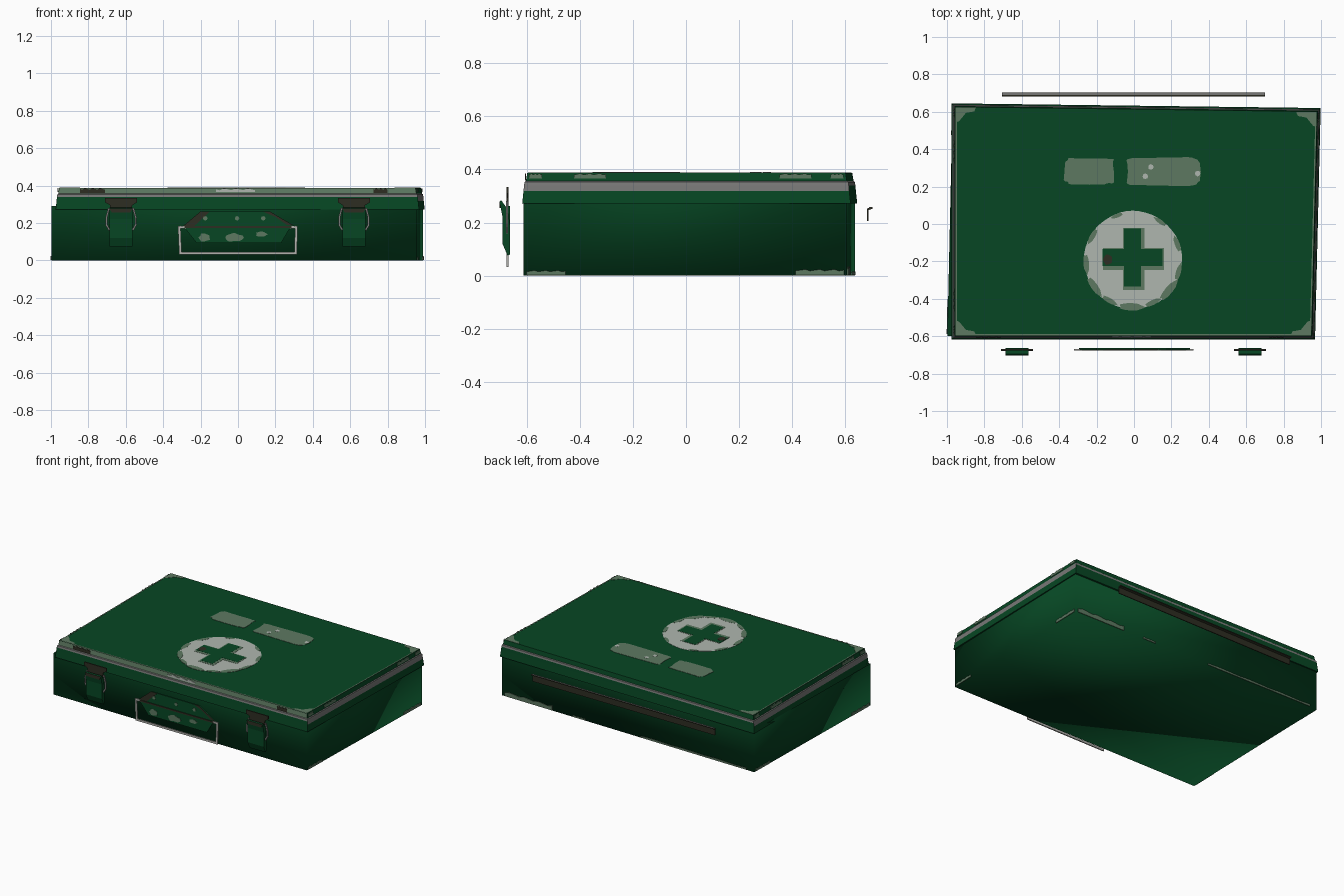
import bpy, bmesh, math
from mathutils import Vector

if "Cube" in bpy.data.objects:
    bpy.data.objects.remove(bpy.data.objects["Cube"])

def material(name, rgb):
    m = bpy.data.materials.new(name)
    m.diffuse_color = (*rgb, 1)
    m.use_nodes = True
    m.node_tree.nodes["Principled BSDF"].inputs["Base Color"].default_value = m.diffuse_color
    return m

GREEN = material("dark green paint", (0.002, 0.062, 0.017))
WHITE = material("off white paint", (0.43, 0.47, 0.43))
WORN = material("worn green grey", (0.11, 0.19, 0.12))
GREY = material("scuffed grey", (0.19, 0.19, 0.185))
DARK = material("dark rust", (0.027, 0.027, 0.016))
STEEL = material("wire steel", (0.45, 0.45, 0.42))

def finish(name, bm, mats):
    bmesh.ops.recalc_face_normals(bm, faces=bm.faces)
    me = bpy.data.meshes.new(name)
    bm.to_mesh(me)
    bm.free()
    for m in mats:
        me.materials.append(m)
    ob = bpy.data.objects.new(name, me)
    bpy.context.collection.objects.link(ob)
    return ob

def inset(corners, d):
    return [(x - math.copysign(d, x), y - math.copysign(d, y)) for x, y in corners]

def loft(name, corners, rings, mats, rule, cap=True):
    """Stack four-cornered rings (inset, z); rule(band, side) picks the material."""
    bm = bmesh.new()
    loops = [[bm.verts.new((x, y, z)) for x, y in inset(corners, d)] for d, z in rings]
    for k in range(len(loops) - 1):
        for s in range(4):
            t = (s + 1) % 4
            f = bm.faces.new((loops[k][s], loops[k][t], loops[k + 1][t], loops[k + 1][s]))
            f.material_index = rule(k, s)
    bm.faces.new(loops[0][::-1])
    if cap:
        bm.faces.new(loops[-1])
    return finish(name, bm, mats)

def plate(name, pts, to3d, thick, mat):
    """Extrude a 2D outline; to3d maps (u, v, height) into space."""
    bm = bmesh.new()
    low = [bm.verts.new(to3d(u, v, 0)) for u, v in pts]
    high = [bm.verts.new(to3d(u, v, thick)) for u, v in pts]
    n = len(pts)
    bm.faces.new(low)
    bm.faces.new(high)
    for i in range(n):
        bm.faces.new((low[i], low[(i + 1) % n], high[(i + 1) % n], high[i]))
    return finish(name, bm, [mat])

def blob(cx, cy, rx, ry, n=20, wob=0.06, square=1.0):
    out = []
    for i in range(n):
        a = math.tau * i / n
        r = 1 + wob * math.sin(5 * a + cx * 9) + wob * 0.6 * math.sin(9 * a + cy * 7)
        c, s = math.cos(a), math.sin(a)
        out.append((cx + rx * r * math.copysign(abs(c) ** square, c),
                    cy + ry * r * math.copysign(abs(s) ** square, s)))
    return out

def cross(cx, cy, ax, ay, w):
    q = [(w, -ay), (w, -w), (ax, -w), (ax, w), (w, w), (w, ay)]
    return [(cx + x, cy + y) for x, y in q + [(-x, -y) for x, y in q]]

def wear(name, corners, side, t0, t1, z0, z1, mat, wob=0.3):
    """Ragged scuff strip lying on one side of a box."""
    a, b = Vector(corners[side]), Vector(corners[(side + 1) % 4])
    d = b - a
    nrm = Vector((d.y, -d.x)).normalized()
    n, h = 10, z1 - z0
    top = [(t0 + (t1 - t0) * i / n, z1 - h * wob * (0.5 + 0.5 * math.sin(i * 2.1 + side)))
           for i in range(n, -1, -1)]
    plate(name, [(t0, z0), (t1, z0)] + top,
          lambda u, v, w: (*(a + d * u + nrm * w), v), 0.004, mat)

# Lower box, slightly out of square, softly shaded like a plain smoothed shell
body = [(-0.998, -0.60), (0.958, -0.612), (0.990, 0.607), (-0.970, 0.636)]
case = loft("case_body", body, [(0, 0), (0, 0.29)], [GREEN], lambda k, s: 0, cap=False)
for p in case.data.polygons:
    p.use_smooth = True
wear("bottom_scuff_back_a", body, 2, 0.01, 0.2, 0.002, 0.035, WORN)
wear("bottom_scuff_back_b", body, 2, 0.28, 0.33, 0.002, 0.014, WORN)
wear("bottom_scuff_back_c", body, 2, 0.55, 0.97, 0.002, 0.016, WORN)
for s in (1, 3):
    wear("bottom_scuff_side_front", body, s, 0.01, 0.13, 0.002, 0.02, WORN)
    wear("bottom_scuff_side_back", body, s, 0.84, 0.99, 0.002, 0.024, WORN)

# Lid with sloping stepped rim
lid = [(-0.975, -0.617), (0.968, -0.617), (0.998, 0.62), (-0.975, 0.645)]
def lid_rule(k, s):
    if k == 1:
        return 1 if s in (1, 3) else 0
    return {2: 1, 3: 1, 4: 2 if s == 0 else 0}.get(k, 0)
loft("lid", lid, [(0, 0.272), (0.005, 0.318), (0.007, 0.34), (0.009, 0.353),
                  (0.014, 0.357), (0.019, 0.387)], [GREEN, GREY, WORN, DARK], lid_rule)
rim = inset(lid, 0.0145)
for t0, t1 in ((0.06, 0.13), (0.88, 0.92)):
    wear("lid_front_rust", rim, 0, t0, t1, 0.359, 0.386, DARK)
wear("lid_front_chip", rim, 0, 0.44, 0.55, 0.366, 0.386, WHITE, 0.6)
for s in (1, 3):
    for t0, t1 in ((0.01, 0.05), (0.15, 0.25), (0.79, 0.89), (0.95, 0.99)):
        wear("lid_side_scuff", rim, s, t0, t1, 0.365, 0.386, WORN)

# Painted details on the lid
def on_top(z):
    return lambda u, v, w: (u, v, z + w)
Z = 0.386
CX, CY = -0.005, -0.192
plate("emblem_disc", blob(CX, CY, 0.262, 0.262, 48, 0.005), on_top(Z), 0.0022, WHITE)
for deg, rad in ((20, .03), (55, .025), (110, .022), (150, .03), (185, .035), (215, .04), (240, .03),
                 (268, .045), (295, .03), (320, .045), (345, .03)):
    a = math.radians(deg)
    blobs = blob(0, 0, rad * 0.45, rad * 1.5, 12, 0.08)
    plate("emblem_rim_wear", [(CX + (0.251 + u) * math.cos(a) - v * math.sin(a),
                               CY + (0.251 + u) * math.sin(a) + v * math.cos(a)) for u, v in blobs],
          on_top(Z), 0.003, WORN)
plate("cross_worn_edge", cross(-0.002, -0.187, 0.163, 0.165, 0.058), on_top(Z), 0.0035, WORN)
plate("cross_green", cross(-0.008, -0.18, 0.16, 0.155, 0.045), on_top(Z), 0.0042, GREEN)
plate("cross_rust", blob(-0.14, -0.19, 0.025, 0.028, 10), on_top(Z), 0.0048, DARK)
plate("label_left", blob(-0.238, 0.282, 0.132, 0.07, 32, 0.04, 0.3), on_top(Z), 0.003, WORN)
plate("label_right", blob(0.155, 0.28, 0.195, 0.075, 32, 0.025, 0.25), on_top(Z), 0.003, WORN)
for x, y in ((0.09, 0.305), (0.06, 0.255), (0.34, 0.27)):
    plate("label_chip", blob(x, y, 0.015, 0.015, 8), on_top(Z), 0.0038, WHITE)

# Worn corners and fine edge lines on the top
top = inset(lid, 0.021)
for x, y in top:
    sx, sy = -math.copysign(1, x), -math.copysign(1, y)
    shape = [(0, 0), (0.11, 0), (0.10, 0.022), (0.055, 0.03), (0.035, 0.055), (0.018, 0.075), (0, 0.08)]
    plate("corner_scuff", [(x + sx * u, y + sy * v) for u, v in shape], on_top(Z), 0.0025, WORN)
for s in (0, 1, 3):
    (ax, ay), (bx, by) = top[s], top[(s + 1) % 4]
    ix, iy = (0, 0.007) if s == 0 else (-math.copysign(0.007, ax), 0)
    plate("top_edge_line", [(ax, ay), (bx, by), (bx + ix, by + iy), (ax + ix, ay + iy)],
          on_top(Z), 0.002, WORN)

# Front fittings
def on_front(y):
    return lambda u, v, w: (u, y - w, v)
def wire(name, pts, y, r, mat):
    """Flat bars of half-width r along a path on the front."""
    for p, q in zip(pts, pts[1:]):
        p, q = Vector(p), Vector(q)
        d = (q - p).normalized() * r
        n = Vector((-d.y, d.x))
        plate(name, [p - d + n, p - d - n, q + d - n, q + d + n], on_front(y), 0.008, mat)

# Latches: hook, lever with a bent side profile, wire loop
for c in (-0.625, 0.62):
    hook = [(-0.055, 0.262), (0.055, 0.262), (0.06, 0.295), (0.085, 0.31), (0.085, 0.333),
            (-0.085, 0.333), (-0.085, 0.31), (-0.06, 0.295)]
    plate("latch_hook", [(c + u, v) for u, v in hook], on_front(-0.668), 0.008, DARK)
    prof = [(-0.662, 0.08), (-0.672, 0.075), (-0.691, 0.12), (-0.691, 0.22), (-0.702, 0.278),
            (-0.696, 0.284), (-0.672, 0.25), (-0.664, 0.2)]
    plate("latch_lever", prof, lambda u, v, w: (c - 0.062 + w, u, v), 0.124, GREEN)
    plate("latch_lever_rust", [(c - 0.062, 0.278), (c + 0.062, 0.278), (c + 0.05, 0.255), (c - 0.05, 0.255)],
          on_front(-0.698), 0.005, DARK)
    for k in (-1, 1):
        wire("latch_wire", [(c + k * 0.064, 0.165), (c + k * 0.078, 0.19), (c + k * 0.078, 0.23),
                            (c + k * 0.066, 0.275)], -0.67, 0.005, GREY)

# Handle plate, its wear and the hanging wire grip
plate("handle_plate", [(-0.295, 0.18), (-0.2, 0.262), (0.17, 0.262), (0.3, 0.185), (0.27, 0.16),
                       (0.23, 0.092), (-0.22, 0.092), (-0.275, 0.16)], on_front(-0.662), 0.01, GREEN)
plate("handle_rust_left", [(-0.295, 0.182), (-0.2, 0.262), (-0.15, 0.262), (-0.235, 0.182)],
      on_front(-0.672), 0.001, DARK)
plate("handle_rust_right", [(0.13, 0.262), (0.17, 0.262), (0.3, 0.185), (0.26, 0.19), (0.2, 0.232)],
      on_front(-0.672), 0.001, DARK)
for x, z, rx, rz in ((-0.18, 0.122, 0.03, 0.022), (-0.02, 0.122, 0.05, 0.022), (0.125, 0.14, 0.03, 0.014)):
    plate("handle_scuff", blob(x, z, rx, rz, 12, 0.12), on_front(-0.672), 0.0015, WORN)
for x in (-0.175, -0.005, 0.135):
    plate("handle_rivet", blob(x, 0.225, 0.012, 0.012, 8, 0), on_front(-0.672), 0.003, WORN)
wire("handle_grip", [(-0.285, 0.178), (-0.314, 0.178), (-0.308, 0.039), (0.308, 0.039), (0.312, 0.178),
                     (0.285, 0.178)], -0.668, 0.007, STEEL)
wire("handle_pivot", [(-0.28, 0.178), (0.28, 0.178)], -0.669, 0.005, DARK)

# Back hinge strip: L section
hinge = [(0.682, 0.205), (0.688, 0.205), (0.688, 0.247), (0.702, 0.252), (0.702, 0.258), (0.682, 0.253)]
plate("back_hinge", hinge, lambda u, v, w: (-0.705 + w, u, v), 1.405, DARK)
plate("hinge_edge", [(-0.705, 0.69), (0.70, 0.69), (0.70, 0.70), (-0.705, 0.70)], on_top(0.2555), 0.003, GREY)
